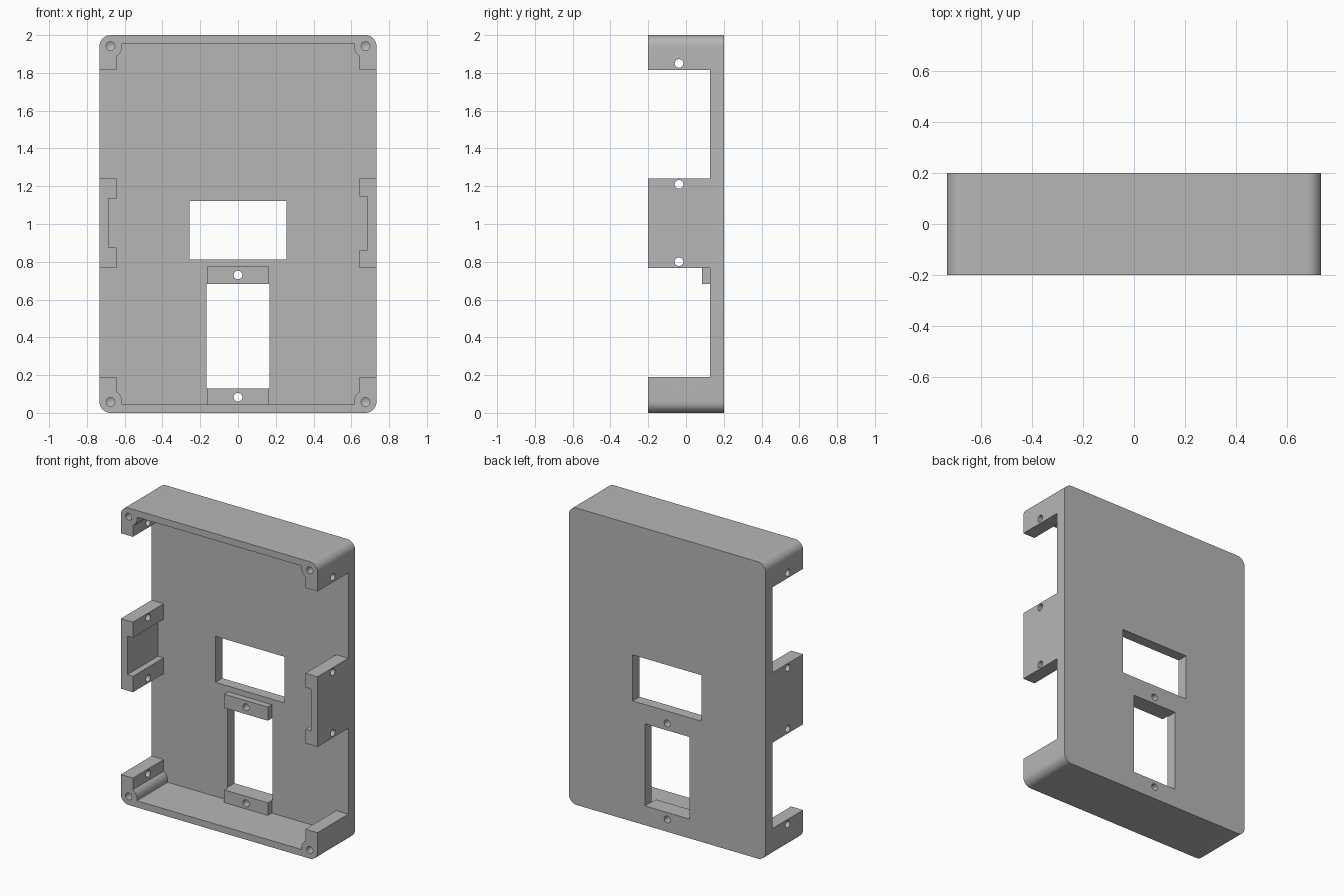
import bpy, bmesh
from math import pi, sin, cos, radians
from mathutils import Matrix, Vector

if "Cube" in bpy.data.objects:
    bpy.data.objects.remove(bpy.data.objects["Cube"], do_unlink=True)

W, H, DEPTH = 0.733, 2.0, 0.2      # half width, height, half depth
FLOOR = 0.127                      # inner face of the back plate
BOSS_X, BOSS_Z, CORNER_R = 0.675, 0.058, 0.058
HOLE_R = 0.023

grey = bpy.data.materials.new("plain grey")
grey.use_nodes = True
grey.diffuse_color = (0.47, 0.47, 0.47, 1)
grey.node_tree.nodes["Principled BSDF"].inputs["Base Color"].default_value = (0.47, 0.47, 0.47, 1)


def finish(name, bm):
    bmesh.ops.recalc_face_normals(bm, faces=bm.faces)
    mesh = bpy.data.meshes.new(name)
    bm.to_mesh(mesh)
    bm.free()
    obj = bpy.data.objects.new(name, mesh)
    obj.data.materials.append(grey)
    bpy.context.collection.objects.link(obj)
    return obj


def prism(name, outline, y0, y1):
    """Extrude an x-z outline from y0 to y1."""
    bm = bmesh.new()
    face = bm.faces.new([bm.verts.new((x, y0, z)) for x, z in outline])
    top = bmesh.ops.extrude_face_region(bm, geom=[face])["geom"]
    bmesh.ops.translate(bm, vec=(0, y1 - y0, 0),
                        verts=[v for v in top if isinstance(v, bmesh.types.BMVert)])
    return finish(name, bm)


def box(name, x, z0, z1, y0, y1):
    return prism(name, [(-x, z0), (x, z0), (x, z1), (-x, z1)], y0, y1)


def rod(name, centre, axis, length, tip=0):
    """Round cutter along an axis, with an optional drill tip at the far end."""
    bm = bmesh.new()
    bmesh.ops.create_cone(bm, cap_ends=True, segments=24, radius1=HOLE_R,
                          radius2=HOLE_R, depth=length)
    if tip:
        cap = max(bm.faces, key=lambda f: f.calc_center_median().z)
        point = bmesh.ops.poke(bm, faces=[cap])["verts"][0]
        point.co.z += tip
    turn = Vector((0, 0, 1)).rotation_difference(Vector(axis)).to_matrix().to_4x4()
    bm.transform(Matrix.Translation(centre) @ turn)
    return finish(name, bm)


def arc(cx, cz, r, a0, a1, n=10):
    return [(cx + r * cos(radians(a0 + (a1 - a0) * i / n)),
             cz + r * sin(radians(a0 + (a1 - a0) * i / n))) for i in range(n + 1)]


def combine(target, tool, operation="DIFFERENCE"):
    mod = target.modifiers.new(tool.name, "BOOLEAN")
    mod.operation, mod.solver, mod.object = operation, "EXACT", tool
    bpy.context.view_layer.objects.active = target
    bpy.ops.object.modifier_apply(modifier=mod.name)
    bpy.data.objects.remove(tool, do_unlink=True)


# Rounded outer block
r = CORNER_R
outer = []
for cx, cz, a in ((W - r, r, -90), (W - r, H - r, 0), (r - W, H - r, 90), (r - W, r, 180)):
    outer += arc(cx, cz, r, a, a + 90)
case = prism("enclosure_shell", outer, -DEPTH, DEPTH)


# Cavity with screw bosses, open side notches and recessed side clips
def cavity_side(low, high):
    lip, open_x, recess = 0.643, 0.85, 0.685
    bottom = [(0.613, 0.045)] + arc(BOSS_X, BOSS_Z, 0.062, 180, 121, 8) + [(lip, 0.19)]
    top = [(x, H - z) for x, z in reversed(bottom)]
    middle = [(open_x, 0.19), (open_x, 0.768), (lip, 0.768), (lip, low), (recess, low),
              (recess, high), (lip, high), (lip, 1.24), (open_x, 1.24), (open_x, 1.815)]
    top[0] = (lip, 1.815)
    return bottom + middle + top


right_side = cavity_side(0.863, 1.145)
left_side = [(-x, z) for x, z in reversed(cavity_side(0.875, 1.135))]
combine(case, prism("cavity", right_side + left_side, -0.3, FLOOR))

# Raised mounting tabs, left as a strip that the lower window splits in two
combine(case, box("tab_strip", 0.163, 0.035, 0.775, 0.085, 0.16), "UNION")
combine(case, box("upper_window", 0.257, 0.813, 1.123, 0, 0.3))
combine(case, box("lower_window", 0.167, 0.13, 0.683, 0, 0.3))

# Screw holes through the tabs and the side clips
for z in (0.083, 0.73):
    combine(case, rod("tab_hole", (0, 0.15, z), (0, 1, 0), 0.3))
for z in (0.157, 0.8, 1.21, 1.85):
    for side in (-1, 1):
        combine(case, rod("side_hole", (side * 0.7, -0.037, z), (1, 0, 0), 0.2))

# Blind screw holes in the corner bosses
for side in (-1, 1):
    for z in (BOSS_Z, H - BOSS_Z):
        combine(case, rod("corner_hole", (side * BOSS_X, -0.2, z), (0, 1, 0), 0.2, 0.012))

# Smooth rounds, sharp edges
bpy.ops.object.select_all(action="DESELECT")
case.select_set(True)
bpy.context.view_layer.objects.active = case
bpy.ops.object.shade_smooth_by_angle(angle=pi / 6)
